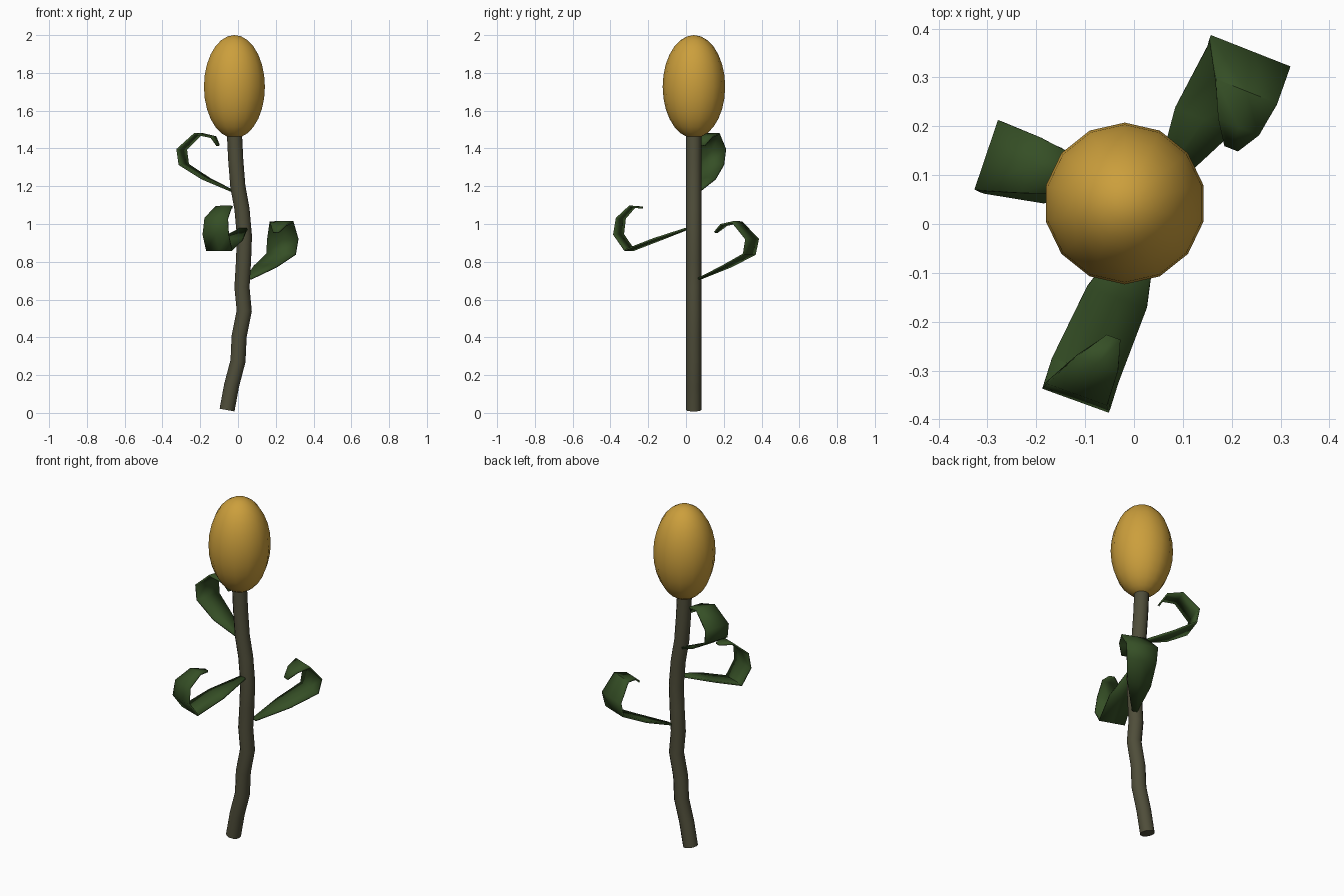
import bpy, bmesh, math
from mathutils import Vector

if "Cube" in bpy.data.objects:
    bpy.data.objects.remove(bpy.data.objects["Cube"])


def material(name, color):
    m = bpy.data.materials.new(name)
    m.diffuse_color = (*color, 1)
    m.use_nodes = True
    m.node_tree.nodes["Principled BSDF"].inputs["Base Color"].default_value = m.diffuse_color
    return m


gold = material("gold", (0.60, 0.345, 0.045))
green = material("leaf green", (0.036, 0.078, 0.019))
brown = material("stem brown", (0.078, 0.075, 0.042))


def finish(name, bm, mat, angle):
    bmesh.ops.recalc_face_normals(bm, faces=bm.faces)
    me = bpy.data.meshes.new(name)
    bm.to_mesh(me)
    bm.free()
    me.materials.append(mat)
    ob = bpy.data.objects.new(name, me)
    bpy.context.collection.objects.link(ob)
    bpy.ops.object.select_all(action='DESELECT')
    ob.select_set(True)
    bpy.context.view_layer.objects.active = ob
    bpy.ops.object.shade_smooth_by_angle(angle=math.radians(angle))
    return ob


# Flower bud: stretched 14-sided sphere
bm = bmesh.new()
bmesh.ops.create_uvsphere(bm, u_segments=14, v_segments=14, radius=1)
bmesh.ops.scale(bm, vec=(0.1655, 0.1655, 0.273), verts=bm.verts)
bmesh.ops.translate(bm, vec=(-0.019, 0.042, 1.727), verts=bm.verts)
finish("flower_bud", bm, gold, 50)

# Stem: tube swept along a wavy path, rings tilted with the path
path = [(-0.058, 0.015), (-0.034, 0.145), (0.0, 0.275), (0.006, 0.405),
        (0.033, 0.54), (0.021, 0.665), (0.029, 0.80), (0.034, 0.935),
        (0.021, 1.08), (-0.001, 1.20), (-0.012, 1.34), (-0.02, 1.50)]
SIDES, R = 12, 0.04
bm = bmesh.new()
rings = []
for i, (x, z) in enumerate(path):
    a, b = path[max(i - 1, 0)], path[min(i + 1, len(path) - 1)]
    t = Vector((b[0] - a[0], 0, b[1] - a[1])).normalized()
    side = Vector((t.z, 0, -t.x))
    rings.append([bm.verts.new(Vector((x, 0.041, z))
                  + side * R * math.cos(2 * math.pi * k / SIDES)
                  + Vector((0, R * math.sin(2 * math.pi * k / SIDES), 0)))
                  for k in range(SIDES)])
for lo, hi in zip(rings, rings[1:]):
    for k in range(SIDES):
        n = (k + 1) % SIDES
        bm.faces.new((lo[k], lo[n], hi[n], hi[k]))
bm.faces.new(rings[0])
bm.faces.new(rings[-1])
finish("stem", bm, brown, 40)


# Leaves: thin curling strips, (x, y, z, width) along the centre line
def leaf(name, sections, across):
    across = Vector(across).normalized()
    bm = bmesh.new()
    rows = [[bm.verts.new(Vector(s[:3]) + across * s[3] * f)
             for f in (-0.5, 0, 0.5)] for s in sections]
    for a, b in zip(rows, rows[1:]):
        for k in range(2):
            bm.faces.new((a[k], a[k + 1], b[k + 1], b[k]))
    ob = finish(name, bm, green, 60)
    thick = ob.modifiers.new("thickness", 'SOLIDIFY')
    thick.thickness = 0.01
    thick.offset = 0


leaf("right_leaf", [(0.055, 0.07, 0.71, 0.03), (0.145, 0.215, 0.775, 0.13),
                    (0.228, 0.335, 0.84, 0.165), (0.237, 0.35, 0.92, 0.175),
                    (0.23, 0.27, 1.01, 0.135), (0.215, 0.20, 0.995, 0.09),
                    (0.20, 0.157, 0.955, 0.03)], (0.93, -0.366, 0))
leaf("left_leaf", [(-0.03, 0.06, 1.175, 0.03), (-0.17, 0.10, 1.24, 0.12),
                   (-0.287, 0.132, 1.315, 0.145), (-0.298, 0.14, 1.395, 0.15),
                   (-0.21, 0.12, 1.478, 0.12), (-0.13, 0.10, 1.46, 0.08),
                   (-0.105, 0.085, 1.415, 0.03)], (0.32, 0.947, 0))
leaf("front_leaf", [(0.03, 0.005, 0.975, 0.04), (-0.035, -0.15, 0.92, 0.13),
                    (-0.10, -0.30, 0.862, 0.145), (-0.118, -0.357, 0.945, 0.145),
                    (-0.115, -0.345, 1.03, 0.13), (-0.075, -0.285, 1.092, 0.09),
                    (-0.042, -0.232, 1.087, 0.03)], (0.94, -0.34, 0))
